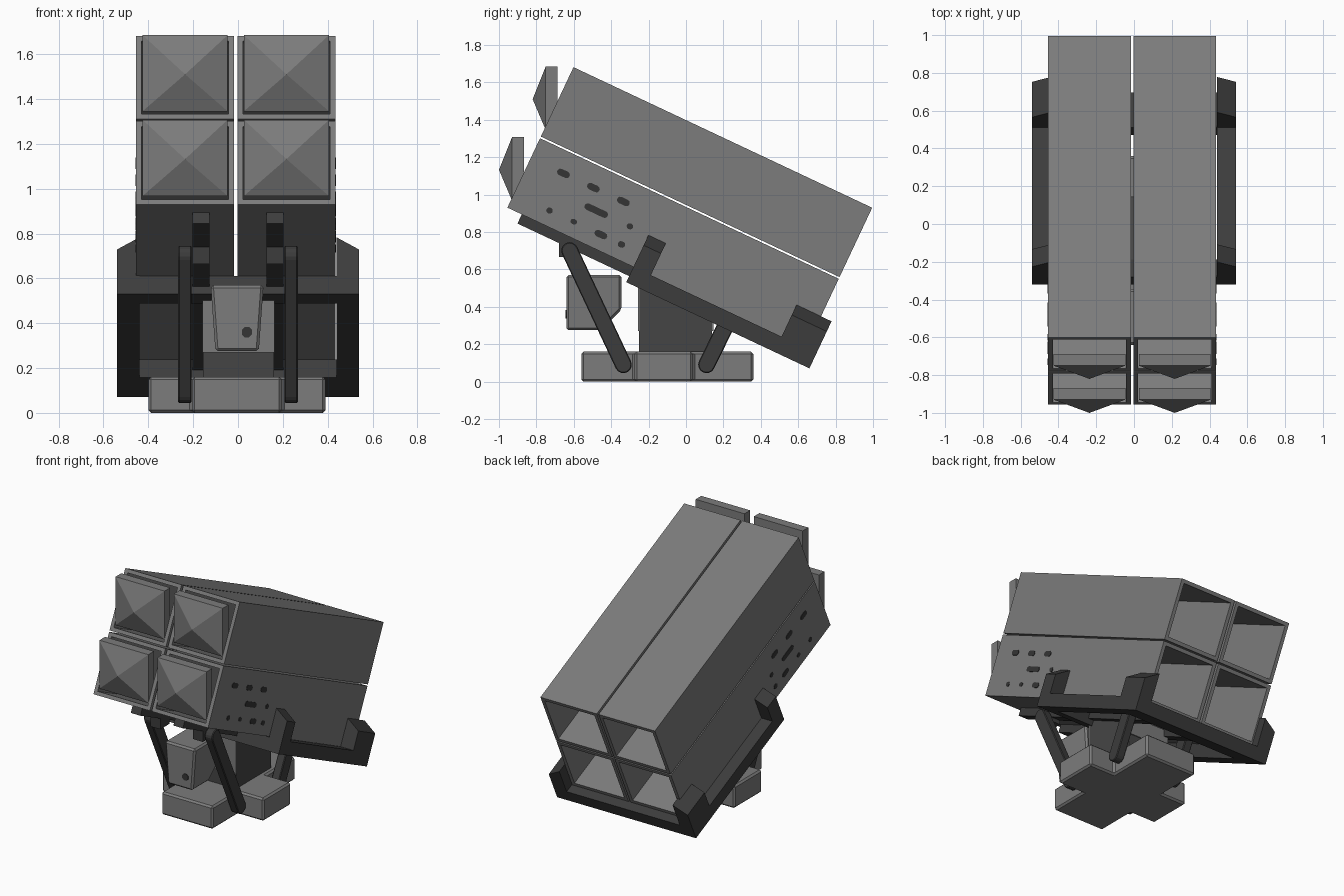
import bpy, bmesh, math
from mathutils import Matrix, Vector

if "Cube" in bpy.data.objects:
    bpy.data.objects.remove(bpy.data.objects["Cube"])


def material(name, v):
    m = bpy.data.materials.new(name)
    m.diffuse_color = (v, v, v, 1)
    m.use_nodes = True
    m.node_tree.nodes["Principled BSDF"].inputs["Base Color"].default_value = m.diffuse_color
    return m


GREY = material("mid_grey", 0.2)
DARK = material("dark_grey", 0.045)
PED = material("pedestal_grey", 0.06)
HOLE = material("hole_grey", 0.035)

# Launcher frame: origin at lower front edge of the tubes, y along them
TILT = Matrix.Translation((0, -0.955, 0.93)) @ Matrix.Rotation(math.radians(-25.2), 4, 'X')
FLAT = Matrix.Identity(4)
LENGTH = 1.765


def finish(name, bm, mat, frame=FLAT, bevel=0):
    bmesh.ops.recalc_face_normals(bm, faces=bm.faces)
    me = bpy.data.meshes.new(name)
    bm.to_mesh(me)
    bm.free()
    me.materials.append(mat)
    ob = bpy.data.objects.new(name, me)
    bpy.context.collection.objects.link(ob)
    ob.matrix_world = frame
    if bevel:
        b = ob.modifiers.new("bevel", 'BEVEL')
        b.width, b.segments = bevel, 1
    return ob


def extruded(points, vec):
    bm = bmesh.new()
    f = bm.faces.new([bm.verts.new(p) for p in points])
    r = bmesh.ops.extrude_face_region(bm, geom=[f])
    bmesh.ops.translate(bm, vec=vec, verts=[g for g in r['geom'] if isinstance(g, bmesh.types.BMVert)])
    return bm


def prism(name, prof, x0, x1, mat, frame=FLAT, bevel=0):
    """Side profile of (y, z) points pulled along x."""
    bm = extruded([(x0, y, z) for y, z in prof], (x1 - x0, 0, 0))
    return finish(name, bm, mat, frame, bevel)


def box(name, x0, x1, y0, y1, z0, z1, mat, frame=FLAT, bevel=0):
    return prism(name, [(y0, z0), (y1, z0), (y1, z1), (y0, z1)], x0, x1, mat, frame, bevel)


def capsule(a, b, r, n=8):
    """Rounded bar outline between two points."""
    ang = math.atan2(b[1] - a[1], b[0] - a[0])
    pts = []
    for c, start in ((b, ang - math.pi / 2), (a, ang + math.pi / 2)):
        for i in range(n + 1):
            t = start + math.pi * i / n
            pts.append((c[0] + r * math.cos(t), c[1] + r * math.sin(t)))
    return pts


# Four open tubes with a pyramid lid each
for x0 in (-0.455, -0.003):
    x1 = x0 + 0.438
    for level, w0, y0, z0 in (("lower", 0, -0.93, 0.967), ("upper", 0.42, -0.75, 1.345)):
        side = "left" if x0 < -0.1 else "right"
        tube = box(f"{level}_{side}_tube", x0, x1, 0, LENGTH, w0, w0 + 0.41, GREY, TILT)
        bm = bmesh.new()
        bm.from_mesh(tube.data)
        bmesh.ops.delete(bm, geom=[f for f in bm.faces if abs(f.normal.y) > 0.9], context='FACES_ONLY')
        bm.to_mesh(tube.data)
        bm.free()
        s = tube.modifiers.new("wall", 'SOLIDIFY')
        s.thickness, s.offset, s.use_even_offset = 0.025, -1, True

        lx0, lx1, z1 = x0 + 0.029, x1 - 0.029, z0 + 0.34
        bm = extruded([(lx0, y0, z0), (lx1, y0, z0), (lx1, y0, z1), (lx0, y0, z1)], (0, 0.063, 0))
        bm.normal_update()
        front = min(bm.faces, key=lambda f: f.calc_center_median().y) if len(bm.faces) == 6 else None
        if front is None:
            bm.faces.new([v for v in bm.verts if v.co.y < y0 + 0.01])
            bm.faces.ensure_lookup_table()
            front = bm.faces[-1]
        r = bmesh.ops.poke(bm, faces=[front])
        r['verts'][0].co = Vector(((lx0 + lx1) / 2, y0 - 0.07, z0 + 0.165))
        finish(f"{level}_{side}_lid", bm, GREY)

# Spots and slots on both sides of the lower tubes (y, z, half length, radius)
spots = [(-0.655, 1.113, 0.018, 0.018), (-0.495, 1.037, 0.018, 0.018), (-0.335, 0.963, 0.018, 0.018),
         (-0.48, 0.914, 0.05, 0.018), (-0.455, 0.786, 0.018, 0.018), (-0.73, 0.914, 0.002, 0.016),
         (-0.60, 0.855, 0.004, 0.014), (-0.30, 0.83, 0.002, 0.016), (-0.345, 0.733, 0.003, 0.017)]
inv = TILT.inverted()
for y, z, h, r in spots:
    p = inv @ Vector((0, y, z))
    outline = capsule((p.y - h, p.z), (p.y + h, p.z), r, 5)
    prism("side_spot", outline, 0.433, 0.438, HOLE, TILT)
    prism("side_spot", outline, -0.458, -0.453, HOLE, TILT)

# Cradle: U shaped side beams with sloping outer tops, and two cross bars
cradle = [(0.745, -0.09), (1.827, -0.09), (1.827, 0.188), (1.62, 0.188),
          (1.62, 0.0), (0.848, 0.0), (0.848, 0.188), (0.745, 0.188)]
for s in (-1, 1):
    arm = prism("cradle_side", cradle, s * 0.44, s * 0.54, DARK, TILT)
    for v in arm.data.vertices:
        if v.co.z > 0.15 and abs(v.co.x) > 0.5:
            v.co.z -= 0.06
box("cradle_front_bar", -0.445, 0.445, 0.745, 0.848, -0.09, -0.002, DARK, TILT)
box("cradle_rear_bar", -0.445, 0.445, 1.62, 1.827, -0.09, -0.002, DARK, TILT)

# Rails, lugs and legs on each side
for s in (-1, 1):
    xs = sorted((s * 0.128, s * 0.203))
    box("under_rail", *xs, 0.085, 1.62, -0.054, 0.0, DARK, TILT)
    box("leg_lug", *xs, -0.68, -0.58, 0.665, 0.77, DARK)
    c = s * 0.237
    for name, a, b in (("front_leg", (-0.335, 0.09), (-0.622, 0.70)),
                       ("rear_leg", (0.11, 0.09), (0.235, 0.345))):
        prism(name, capsule(a, b, 0.045), c - 0.03, c + 0.03, DARK, FLAT, 0.005)

# Cross shaped base
xi, xo, ya, yb, yc, yd = 0.2, 0.395, -0.56, -0.275, 0.035, 0.36
plus = [(-xi, ya), (xi, ya), (xi, yb), (xo, yb), (xo, yc), (xi, yc),
        (xi, yd), (-xi, yd), (-xi, yc), (-xo, yc), (-xo, yb), (-xi, yb)]
finish("cross_base", extruded([(x - 0.005, y, 0) for x, y in plus], (0, 0, 0.16)), GREY, FLAT, 0.012)

# Pedestal with lighter front and rear plates
prism("pedestal", [(-0.25, 0.15), (0.14, 0.15), (0.14, 0.41), (-0.25, 0.595)], -0.155, 0.16, PED)
box("pedestal_front_plate", -0.158, 0.163, -0.257, -0.249, 0.27, 0.58, GREY)
box("pedestal_rear_plate", -0.158, 0.163, 0.139, 0.147, 0.27, 0.40, GREY)

# Control box, narrower at the bottom
ctrl = prism("control_box", [(-0.64, 0.275), (-0.455, 0.275), (-0.345, 0.385), (-0.345, 0.57), (-0.64, 0.57)],
             -0.122, 0.114, GREY, FLAT, 0.012)
for v in ctrl.data.vertices:
    v.co.x = -0.004 + (v.co.x + 0.004) * (0.82 + 0.18 * (v.co.z - 0.275) / 0.295)
dial = [(0.04 + 0.025 * math.cos(i * math.pi / 4 + 0.39), -0.644, 0.36 + 0.025 * math.sin(i * math.pi / 4 + 0.39))
        for i in range(8)]
finish("control_dial", extruded(dial, (0, 0.008, 0)), HOLE)
